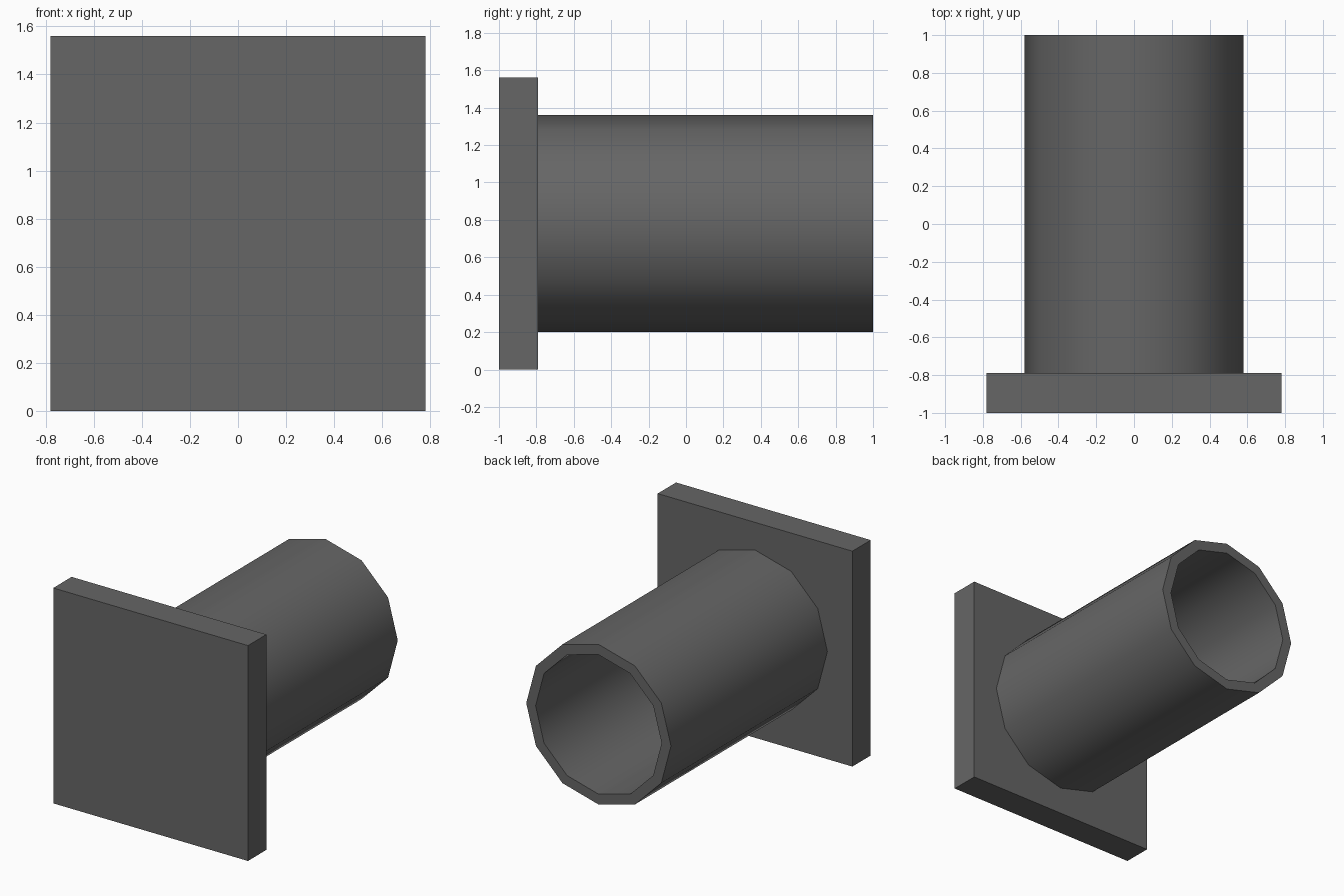
import bpy, bmesh, math

if "Cube" in bpy.data.objects:
    bpy.data.objects.remove(bpy.data.objects["Cube"])

SIDES = 12
OUTER, INNER = 0.58, 0.505
Y_FRONT, Y_JOIN, Y_END = -1.0, -0.79, 1.0
HALF = 0.78          # half width of the square plate
AXIS_Z = HALF        # height of the tube axis

grey = bpy.data.materials.new("dark_grey")
grey.diffuse_color = (0.133, 0.133, 0.133, 1)
grey.use_nodes = True
grey.node_tree.nodes["Principled BSDF"].inputs["Base Color"].default_value = grey.diffuse_color


def add_object(name, bm):
    bmesh.ops.recalc_face_normals(bm, faces=bm.faces)
    mesh = bpy.data.meshes.new(name)
    bm.to_mesh(mesh)
    bm.free()
    mesh.materials.append(grey)
    obj = bpy.data.objects.new(name, mesh)
    bpy.context.collection.objects.link(obj)
    return obj


# Square end plate
bm = bmesh.new()
bmesh.ops.create_cube(bm, size=1)
bmesh.ops.scale(bm, vec=(2 * HALF, Y_JOIN - Y_FRONT, 2 * HALF), verts=bm.verts)
bmesh.ops.translate(bm, vec=(0, (Y_JOIN + Y_FRONT) / 2, AXIS_Z), verts=bm.verts)
add_object("end_plate", bm)

# Hollow twelve-sided tube, open at the back and closed by the plate
bm = bmesh.new()


def ring(radius, y):
    angles = [2 * math.pi * i / SIDES for i in range(SIDES)]
    return [bm.verts.new((radius * math.cos(a), y, AXIS_Z + radius * math.sin(a)))
            for a in angles]


rings = [ring(OUTER, Y_JOIN), ring(OUTER, Y_END), ring(INNER, Y_END), ring(INNER, Y_JOIN)]
for k in range(4):
    a, b = rings[k], rings[(k + 1) % 4]
    for i in range(SIDES):
        j = (i + 1) % SIDES
        bm.faces.new((a[i], a[j], b[j], b[i]))
tube = add_object("tube", bm)

# Smooth walls with a sharp rim
bpy.context.view_layer.objects.active = tube
tube.select_set(True)
bpy.ops.object.shade_smooth_by_angle(angle=math.radians(40))
